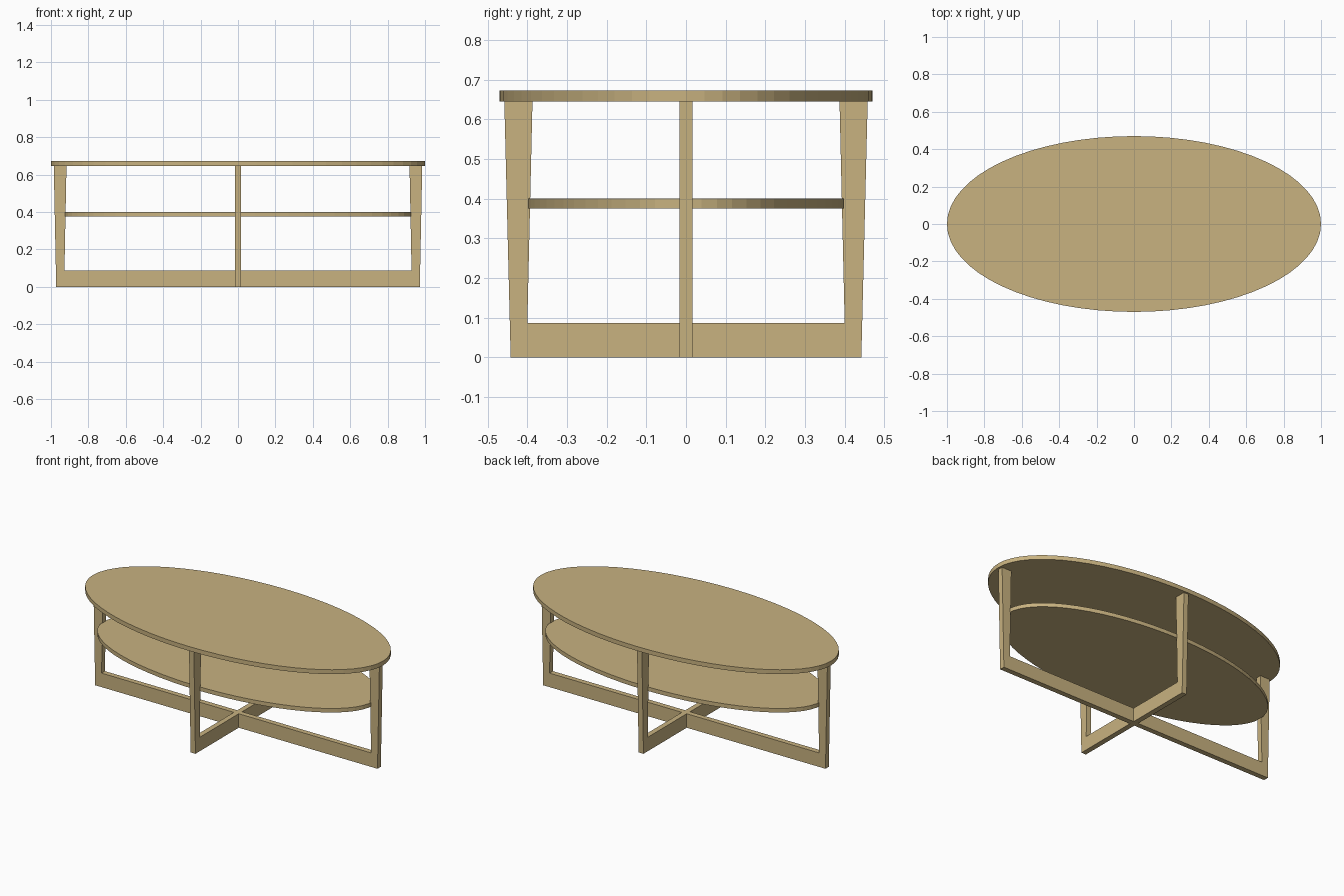
import bpy, bmesh, math
from mathutils import Vector

if "Cube" in bpy.data.objects:
    bpy.data.objects.remove(bpy.data.objects["Cube"])

wood = bpy.data.materials.new("light wood")
wood.diffuse_color = (0.578, 0.445, 0.216, 1)
wood.use_nodes = True
wood.node_tree.nodes["Principled BSDF"].inputs["Base Color"].default_value = wood.diffuse_color

HALF = 0.0165            # half thickness of the frame boards
RAIL, UNDER = 0.087, 0.645  # top of the floor rail, underside of the table top


def finish(bm, name):
    bmesh.ops.recalc_face_normals(bm, faces=bm.faces)
    me = bpy.data.meshes.new(name)
    bm.to_mesh(me)
    bm.free()
    me.materials.append(wood)
    ob = bpy.data.objects.new(name, me)
    bpy.context.collection.objects.link(ob)


def oval(name, rx, ry, z0, z1, sides=64):
    bm = bmesh.new()
    ring = [bm.verts.new((rx * math.cos(2 * math.pi * i / sides),
                          ry * math.sin(2 * math.pi * i / sides), z0))
            for i in range(sides)]
    extrude(bm, bm.faces.new(ring), (0, 0, z1 - z0))
    finish(bm, name)


def extrude(bm, face, offset):
    geo = bmesh.ops.extrude_face_region(bm, geom=[face])["geom"]
    verts = [g for g in geo if isinstance(g, bmesh.types.BMVert)]
    bmesh.ops.translate(bm, verts=verts, vec=Vector(offset))


def board(name, profile, along_x):
    # profile holds (distance, height) points, extruded through the thickness
    bm = bmesh.new()
    if along_x:
        pts, off = [(d, -HALF, z) for d, z in profile], (0, 2 * HALF, 0)
    else:
        pts, off = [(-HALF, d, z) for d, z in profile], (2 * HALF, 0, 0)
    extrude(bm, bm.faces.new([bm.verts.new(p) for p in pts]), off)
    finish(bm, name)


# Oval top and lower shelf
oval("table_top", 1.0, 0.47, UNDER, 0.672)
oval("shelf", 0.928, 0.399, 0.375, 0.40)

# Long frame: floor rail with a flared leg at each end
right = [(0.972, 0), (0.985, UNDER), (0.917, UNDER), (0.928, RAIL)]
board("long_frame", right + [(-d, z) for d, z in reversed(right)], True)

# Short frame: two halves that butt against the long rail
side = [(HALF, 0), (0.442, 0), (0.458, UNDER), (0.387, UNDER),
        (0.400, RAIL), (HALF, RAIL)]
for name, s in (("front_frame", -1), ("back_frame", 1)):
    board(name, [(s * d, z) for d, z in side], False)
